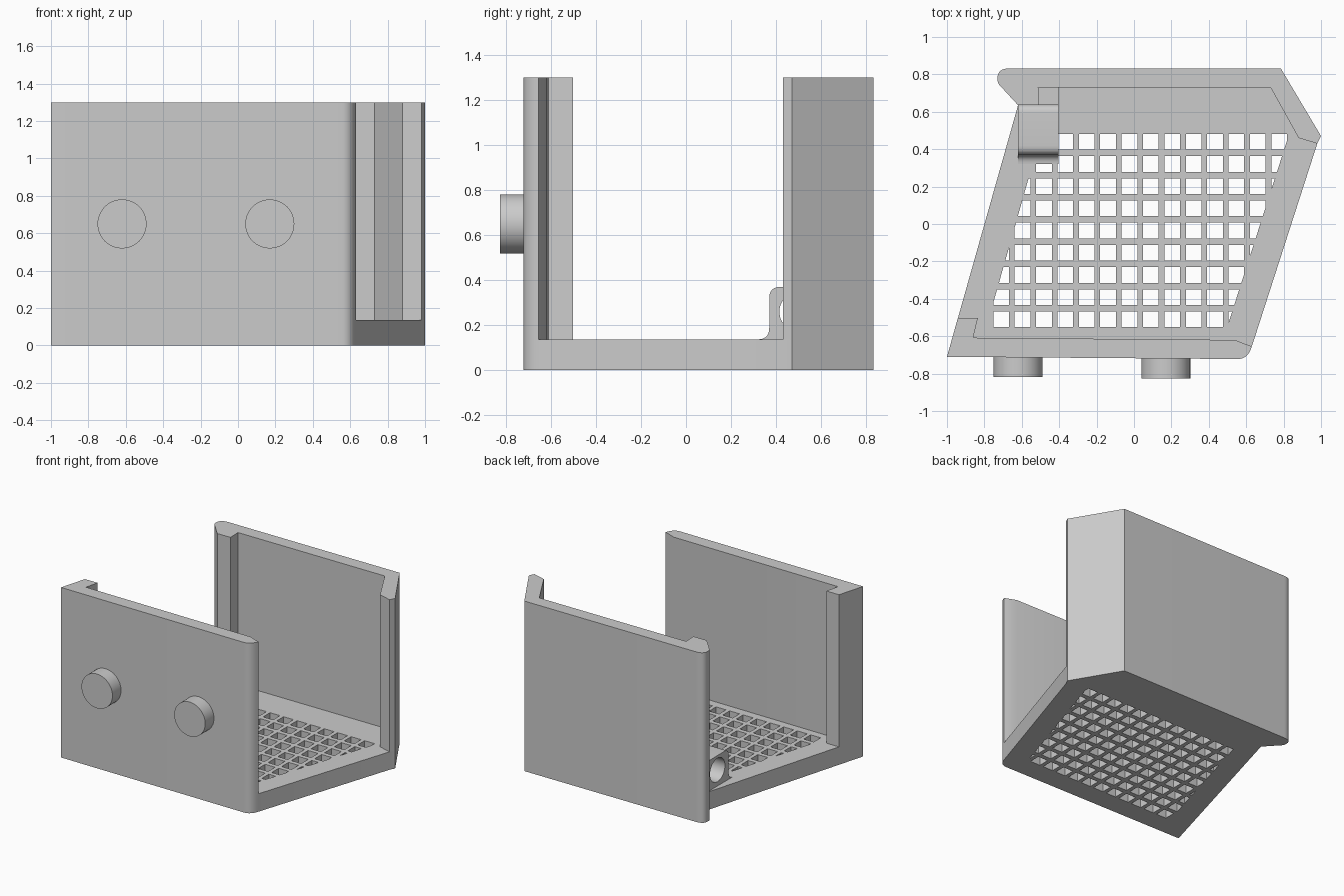
import bpy, bmesh, math
from mathutils import Vector, Matrix

cube = bpy.data.objects.get("Cube")
if cube:
    bpy.data.objects.remove(cube, do_unlink=True)

HEIGHT, FLOOR = 1.30, 0.137

grey = bpy.data.materials.new("plain grey")
grey.use_nodes = True
colour = (0.6, 0.6, 0.6, 1)
grey.diffuse_color = colour
grey.node_tree.nodes["Principled BSDF"].inputs["Base Color"].default_value = colour


def bend(a, b, c, n=8):
    """Points of a rounded corner from a to c around corner b."""
    a, b, c = Vector(a), Vector(b), Vector(c)
    return [tuple(a.lerp(b, i / n).lerp(b.lerp(c, i / n), i / n)) for i in range(n + 1)]


def make_object(name, bm):
    bmesh.ops.recalc_face_normals(bm, faces=bm.faces)
    mesh = bpy.data.meshes.new(name)
    bm.to_mesh(mesh)
    bm.free()
    mesh.materials.append(grey)
    obj = bpy.data.objects.new(name, mesh)
    bpy.context.collection.objects.link(obj)
    return obj


def extrude_faces(bm, direction):
    new = bmesh.ops.extrude_face_region(bm, geom=bm.faces[:])["geom"]
    verts = [v for v in new if isinstance(v, bmesh.types.BMVert)]
    bmesh.ops.translate(bm, verts=verts, vec=direction)


def prism(name, points, direction):
    bm = bmesh.new()
    bm.faces.new([bm.verts.new(p) for p in points])
    extrude_faces(bm, direction)
    return make_object(name, bm)


def upright(name, outline, z0, z1):
    return prism(name, [(x, y, z0) for x, y in outline], (0, 0, z1 - z0))


def cylinder(name, radius, length, centre, axis):
    bm = bmesh.new()
    bmesh.ops.create_cone(bm, cap_ends=True, segments=48, radius1=radius,
                          radius2=radius, depth=length,
                          matrix=Matrix.Translation(centre)
                          @ Matrix.Rotation(math.pi / 2, 4, axis))
    return make_object(name, bm)


def activate(obj):
    bpy.ops.object.select_all(action='DESELECT')
    obj.select_set(True)
    bpy.context.view_layer.objects.active = obj


def cut(obj, cutter):
    mod = obj.modifiers.new("cut", 'BOOLEAN')
    mod.operation, mod.solver, mod.object = 'DIFFERENCE', 'EXACT', cutter
    activate(obj)
    bpy.ops.object.modifier_apply(modifier=mod.name)
    bpy.data.objects.remove(cutter, do_unlink=True)


# Outer edges shared by the floor and the two walls
front_edge = [(-1, -0.71)] + bend((0.555, -0.722), (0.61, -0.722), (0.63, -0.655))
back_edge = ([(0.98, 0.43), (1, 0.47), (0.785, 0.832)]
             + bend((-0.665, 0.832), (-0.73, 0.832), (-0.73, 0.78))
             + bend((-0.73, 0.775), (-0.73, 0.75), (-0.712, 0.735), 4)
             + [(-0.62, 0.635)])

# Floor with a clipped grid of square holes
floor = upright("floor", front_edge + back_edge, 0, FLOOR)
bm = bmesh.new()
half = 0.042
for col in range(14):
    for row in range(9):
        cx, cy = -0.71 + 0.1143 * col, -0.51 + 0.1187 * row
        bm.faces.new([bm.verts.new((cx + sx * half, cy + sy * half, -0.1))
                      for sx, sy in ((-1, -1), (1, -1), (1, 1), (-1, 1))])
for start, normal in (((-0.633, 0, 0), (-1, 0.283, 0)), ((0.675, 0, 0), (1, -0.321, 0))):
    bmesh.ops.bisect_plane(bm, geom=bm.verts[:] + bm.edges[:] + bm.faces[:],
                           plane_co=start, plane_no=normal, clear_outer=True)
extrude_faces(bm, (0, 0, 0.5))
cut(floor, make_object("grid_cutter", bm))

# Walls with hooked ends
front_wall = upright("front_wall", front_edge
                     + [(0.54, -0.62), (-0.86, -0.608), (-0.835, -0.503), (-0.942, -0.503)],
                     FLOOR, HEIGHT)
back_wall = upright("back_wall", back_edge
                    + [(-0.508, 0.635), (-0.512, 0.73), (0.73, 0.73), (0.88, 0.46)],
                    FLOOR, HEIGHT)

# Bored block beside the back wall, with a flared foot
profile = (bend((0.32, FLOOR), (0.37, FLOOR), (0.37, 0.19))
           + bend((0.37, 0.32), (0.37, 0.37), (0.42, 0.37))
           + bend((0.59, 0.37), (0.64, 0.37), (0.64, 0.32))
           + [(0.64, 0.19), (0.73, 0.19), (0.73, FLOOR)])
block = prism("bored_block", [(-0.62, y, z) for y, z in profile], (0.215, 0, 0))
cut(block, cylinder("bore_cutter", 0.09, 0.6, (-0.51, 0.505, 0.26), 'Y'))

# Round pegs on the front
parts = [floor, front_wall, back_wall, block]
for side, x, tip in (("right", -0.62, -0.818), ("left", 0.17, -0.826)):
    inner = -0.68
    parts.append(cylinder(side + "_peg", 0.131, inner - tip, (x, (inner + tip) / 2, 0.65), 'X'))

for part in parts:
    activate(part)
    bpy.ops.object.shade_smooth_by_angle(angle=math.radians(25))
